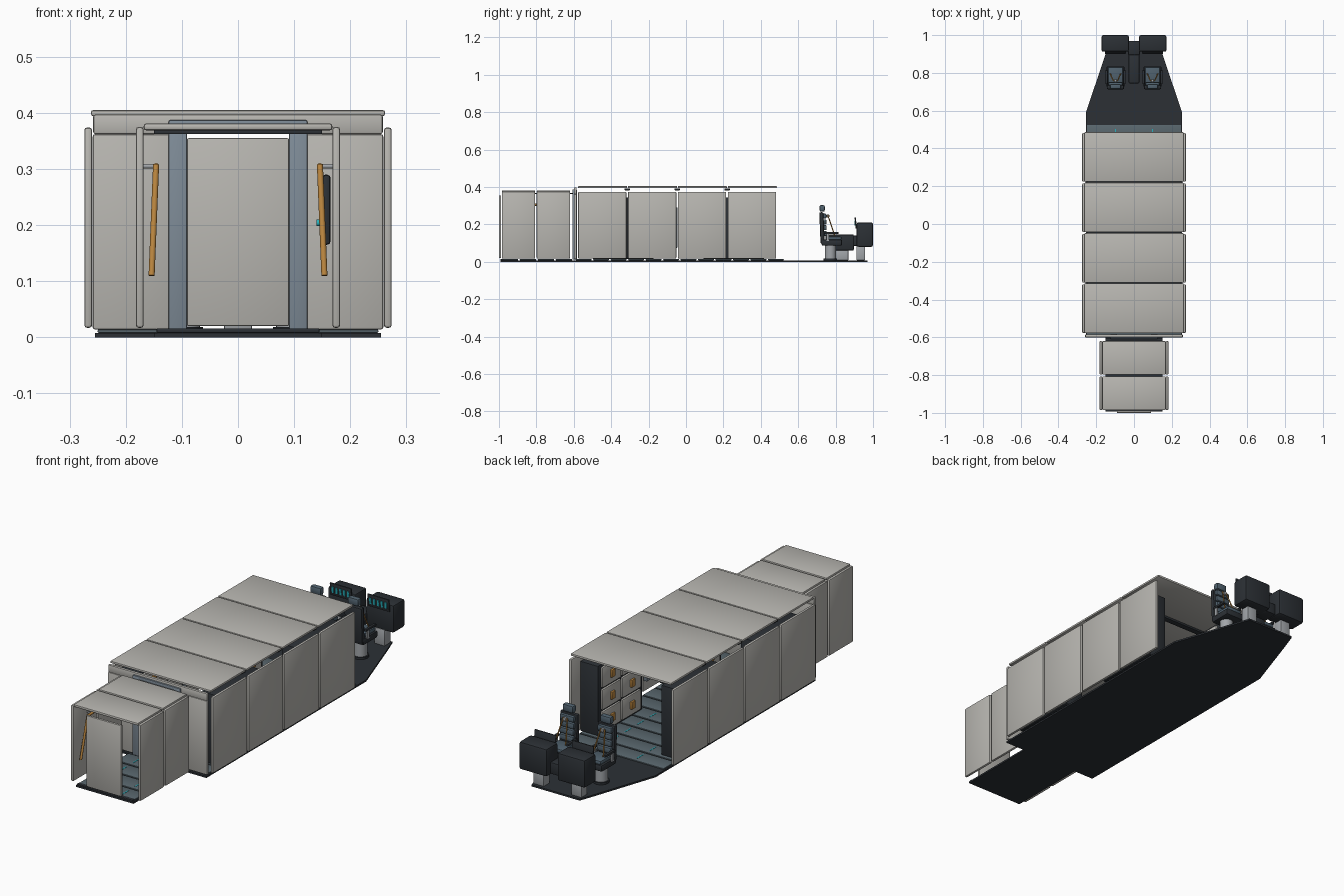
import bpy, bmesh, math
from mathutils import Vector, Matrix

if "Cube" in bpy.data.objects:
    bpy.data.objects.remove(bpy.data.objects["Cube"])


def mat(name, r, g, b):
    m = bpy.data.materials.new(name)
    m.diffuse_color = (r, g, b, 1)
    m.use_nodes = True
    m.node_tree.nodes["Principled BSDF"].inputs["Base Color"].default_value = m.diffuse_color
    return m


HULL = mat("hull_panel", .48, .47, .44)
DARK = mat("dark_trim", .025, .03, .036)
DECK = mat("deck_plate", .10, .135, .155)
STEEL = mat("steel_frame", .21, .26, .31)
METAL = mat("bare_metal", .36, .38, .40)
PAD = mat("seat_pad", .08, .12, .155)
ORANGE = mat("orange_grip", .50, .24, .05)
TEAL = mat("teal_light", .02, .45, .52)


def finish(name, bm, m):
    bmesh.ops.recalc_face_normals(bm, faces=bm.faces)
    me = bpy.data.meshes.new(name)
    bm.to_mesh(me)
    bm.free()
    ob = bpy.data.objects.new(name, me)
    bpy.context.collection.objects.link(ob)
    me.materials.append(m)
    me.shade_smooth()
    me.set_sharp_from_angle(angle=math.radians(35))
    return ob


def box(name, x, y, z, m, bev=0.0, tilt=0.0):
    """Bevelled box from (min, max) ranges, optionally tilted about x."""
    bm = bmesh.new()
    size = Vector([abs(r[1] - r[0]) for r in (x, y, z)])
    bmesh.ops.create_cube(bm, size=1)
    bmesh.ops.scale(bm, vec=size, verts=bm.verts)
    if bev:
        bmesh.ops.bevel(bm, geom=bm.edges[:], offset=min(bev, min(size) * .45),
                        segments=2, profile=.5, affect='EDGES')
    centre = Vector([(r[0] + r[1]) / 2 for r in (x, y, z)])
    bm.transform(Matrix.Translation(centre) @ Matrix.Rotation(tilt, 4, 'X'))
    return finish(name, bm, m)


def rod(name, a, b, r, m, sides=16):
    a, b = Vector(a), Vector(b)
    bm = bmesh.new()
    bmesh.ops.create_cone(bm, cap_ends=True, segments=sides, radius1=r, radius2=r,
                          depth=(b - a).length)
    q = (b - a).to_track_quat('Z', 'Y').to_matrix().to_4x4()
    bm.transform(Matrix.Translation((a + b) / 2) @ q)
    return finish(name, bm, m)


def slab(name, outline, z0, z1, m):
    bm = bmesh.new()
    f = bm.faces.new([bm.verts.new((x, y, z0)) for x, y in outline])
    ext = bmesh.ops.extrude_face_region(bm, geom=[f])
    bmesh.ops.translate(bm, vec=(0, 0, z1 - z0),
                        verts=[v for v in ext['geom'] if isinstance(v, bmesh.types.BMVert)])
    return finish(name, bm, m)


SIDES = ((-1, "left"), (1, "right"))


def mx(s, a, b):
    return tuple(sorted((s * a, s * b)))


# Base decks
box("main_deck_base", (-.255, .255), (-.6, .59), (0, .008), DARK)
box("airlock_deck_base", (-.15, .15), (-.992, -.6), (0, .008), DARK)
slab("cockpit_deck", [(-.255, .59), (.255, .59), (.15, .9), (.125, .97), (-.125, .97), (-.15, .9)],
     0, .008, DARK)

# Deck plates with teal guide lights
for i in range(12):
    y = -.59 + i * .0935
    box(f"deck_plate_{i}", (-.25, .25), (y, y + .085), (.008, .014), DECK, .002)
    for s, n in SIDES:
        box(f"guide_light_{n}_{i}", mx(s, .095, .1), (y + .02, y + .065), (.0135, .015), TEAL)
for i in range(4):
    y = -.985 + i * .096
    box(f"airlock_plate_{i}", (-.145, .145), (y, y + .088), (.008, .014), DECK, .002)
    for s, n in SIDES:
        box(f"airlock_guide_light_{n}_{i}", mx(s, .07, .075), (y + .02, y + .065), (.0135, .015), TEAL)

# Main cabin shell
for i in range(4):
    y0 = -.577 + i * .267
    y1 = y0 + .258
    box(f"roof_panel_{i}", (-.262, .262), (y0, y1 + .004), (.394, .405), HULL, .004)
    for s, n in SIDES:
        box(f"wall_panel_{n}_{i}", mx(s, .26, .274), (y0, y1), (.017, .374), HULL, .005)
    if i:
        box(f"roof_rib_{i}", (-.25, .25), (y0 - .018, y0 + .01), (.382, .393), DARK, .002)

# Bulkhead and doorway frame between cabin and airlock
box("bulkhead_header", (-.258, .258), (-.6, -.585), (.362, .397), HULL, .004)
box("doorway_lintel", (-.123, .123), (-.608, -.59), (.372, .387), STEEL, .002)
for s, n in SIDES:
    box(f"bulkhead_panel_{n}", mx(s, .12, .259), (-.6, -.585), (.014, .362), HULL, .004)
    box(f"doorway_post_{n}", mx(s, .091, .124), (-.608, -.582), (.012, .385), STEEL, .002)

# Airlock shell
for i in range(2):
    y0 = -.985 + i * .187
    y1 = y0 + .178
    box(f"airlock_roof_{i}", (-.168, .168), (y0, y1), (.369, .381), HULL, .004)
    for s, n in SIDES:
        box(f"airlock_wall_{n}_{i}", mx(s, .168, .182), (y0, y1), (.017, .375), HULL, .005)
    box(f"airlock_rib_{i}", (-.15, .15), (y1 - .006, y1 + .016), (.362, .369), DARK, .001)
box("airlock_door", (-.091, .091), (-1, -.988), (.02, .355), HULL, .003)
box("door_sill", (-.145, .145), (-.992, -.975), (.008, .016), DARK, .002)

# Airlock grab rails and wall control
for s, n in SIDES:
    rod(f"grab_rail_{n}", (s * .154, -.95, .11), (s * .146, -.91, .308), .0055, ORANGE)
    rod(f"grab_rail_top_{n}", (s * .146, -.91, .305), (s * .146, -.7, .305), .0055, ORANGE)
    for y in (-.88, -.73):
        rod(f"rail_mount_{n}", (s * .146, y, .305), (s * .17, y, .305), .004, METAL)
box("airlock_control", (.15, .165), (-.78, -.7), (.165, .29), DARK, .006)
rod("airlock_button", (.14, -.74, .204), (.152, -.74, .204), .006, TEAL)

# Locker banks along both cabin walls
for s, n in SIDES:
    for b, (y0, y1) in enumerate(((-.5, -.17), (.09, .42))):
        box(f"locker_body_{n}_{b}", mx(s, .165, .258), (y0, y1), (.016, .345), DARK, .004)
        for c in range(2):
            for r in range(3):
                ya = y0 + .022 + c * .148
                za = .028 + r * .104
                box(f"locker_door_{n}_{b}_{c}{r}", mx(s, .155, .167), (ya, ya + .138),
                    (za, za + .096), HULL, .004)
                box(f"locker_handle_{n}_{b}_{c}{r}", mx(s, .145, .156), (ya + .055, ya + .083),
                    (za + .03, za + .066), ORANGE, .003)
    box(f"wall_unit_{n}", mx(s, .235, .255), (-.075, -.045), (.075, .29), STEEL, .004)

# Pilot seats and their front consoles
for s, n in SIDES:
    c = s * .098

    def cx(w, off=0):
        return (c + off - w, c + off + w)

    rod(f"seat_pedestal_{n}", (c, .772, .014), (c, .772, .09), .03, METAL, 24)
    rod(f"seat_foot_{n}", (c, .772, .008), (c, .772, .018), .036, DARK, 24)
    box(f"seat_pan_{n}", cx(.048), (.725, .835), (.086, .118), DARK, .008)
    box(f"seat_cushion_{n}", cx(.04), (.745, .832), (.115, .135), PAD, .008)
    box(f"seat_back_{n}", cx(.046), (.716, .738), (.095, .265), DARK, .008, .04)
    for i in range(4):
        z = .138 + i * .031
        box(f"back_pad_{n}_{i}", cx(.037), (.735 - i * .001, .753 - i * .001), (z, z + .027), PAD, .006)
    box(f"headrest_{n}", cx(.028), (.714, .742), (.268, .303), PAD, .008)
    for t in (-1, 1):
        box(f"armrest_{n}", cx(.007, t * .047), (.74, .815), (.148, .16), DARK, .004)
        box(f"armrest_post_{n}", cx(.004, t * .047), (.75, .765), (.11, .15), METAL)
        rod(f"harness_strap_{n}", (c + t * .01, .758, .25), (c + t * .028, .795, .14), .003, ORANGE, 8)
    box(f"harness_buckle_{n}", cx(.007), (.752, .766), (.236, .252), METAL, .003)

    # Console block, pedestal, tilted screen with light bars
    box(f"console_{n}", mx(s, .027, .172), (.912, 1.0), (.08, .211), DARK, .01)
    box(f"console_pedestal_{n}", cx(.027), (.912, .957), (.008, .085), METAL, .003)
    box(f"screen_{n}", cx(.056), (.904, .911), (.178, .238), DARK, .002, .1)
    for i in range(5):
        box(f"screen_bar_{n}_{i}", cx(.005, (i - 2) * .02), (.901, .906), (.193, .222), TEAL, 0, .1)

# Centre console between the seats
box("centre_console", (-.029, .029), (.745, .897), (.06, .146), DARK, .006)
box("centre_console_foot", (-.025, .025), (.79, .868), (.008, .062), METAL, .003)
box("centre_bridge", (-.031, .031), (.895, .97), (.085, .14), DARK, .005)
